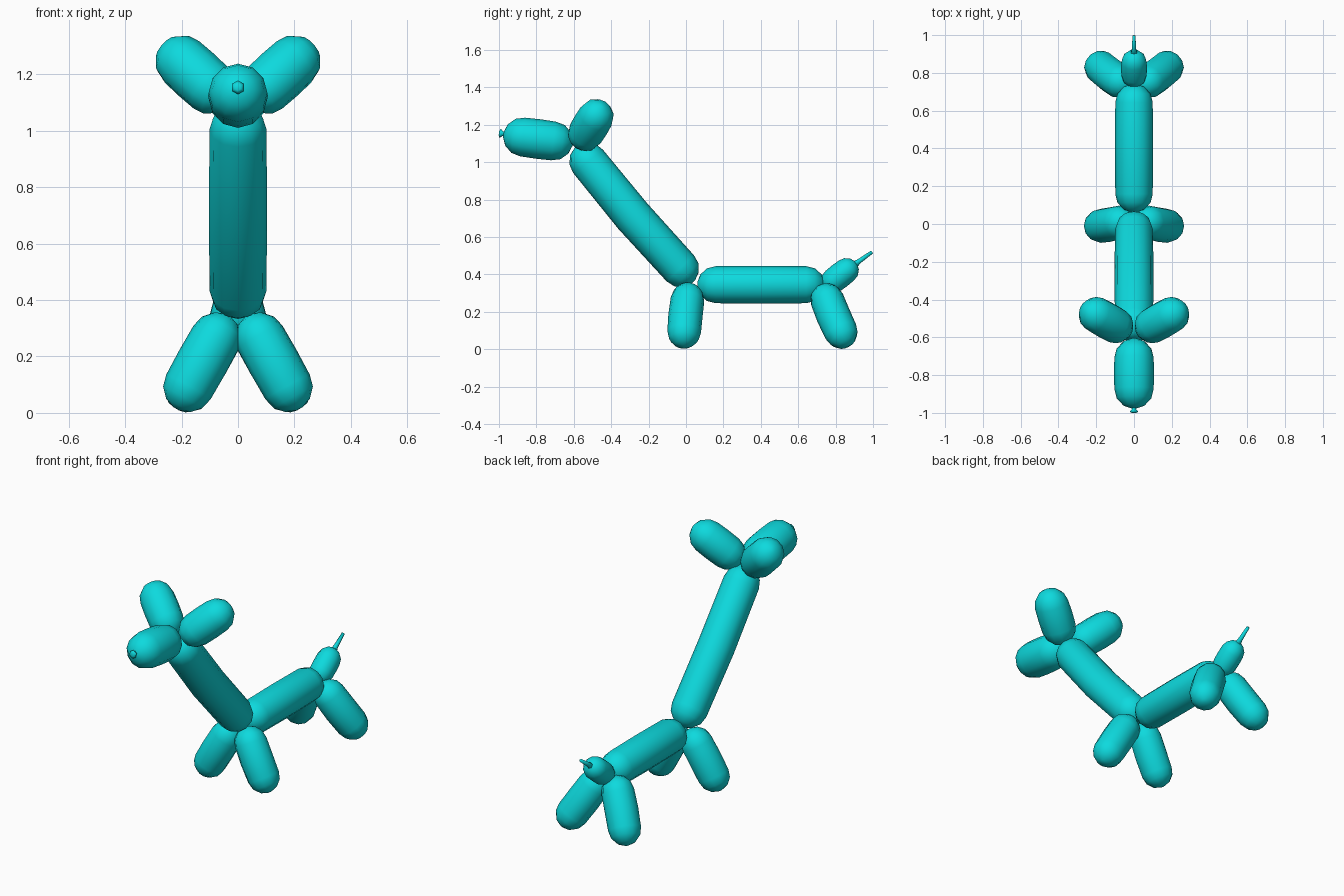
import bpy, math
from mathutils import Vector

if "Cube" in bpy.data.objects:
    bpy.data.objects.remove(bpy.data.objects["Cube"])

teal = bpy.data.materials.new("teal_balloon")
teal.diffuse_color = (0.004, 0.70, 0.73, 1)
teal.use_nodes = True
teal.node_tree.nodes["Principled BSDF"].inputs["Base Color"].default_value = teal.diffuse_color


def lathe(name, stations, sides):
    """Skin rings around (centre, axis, radius) stations and cap both ends."""
    verts, faces = [], []
    for c, axis, r in stations:
        axis = axis.normalized()
        ref = Vector((1, 0, 0)) if abs(axis.x) < 0.9 else Vector((0, 0, 1))
        u = axis.cross(ref).normalized()
        v = axis.cross(u)
        for i in range(sides):
            a = 2 * math.pi * i / sides
            verts.append(c + (u * math.cos(a) + v * math.sin(a)) * r)
    for k in range(len(stations) - 1):
        for i in range(sides):
            j = (i + 1) % sides
            a, b = k * sides, (k + 1) * sides
            faces.append((a + i, a + j, b + j, b + i))
    faces.append(tuple(reversed(range(sides))))
    faces.append(tuple(range(len(verts) - sides, len(verts))))
    me = bpy.data.meshes.new(name)
    me.from_pydata(verts, [], faces)
    me.materials.append(teal)
    me.polygons.foreach_set("use_smooth", [True] * len(faces))
    ob = bpy.data.objects.new(name, me)
    bpy.context.collection.objects.link(ob)
    return ob


def balloon(name, start, end, r, bend=(0, 0, 0), sides=12):
    """Round-ended sausage from pole to pole, bowed by 'bend' at its middle."""
    p, q, bend = Vector(start), Vector(end), Vector(bend)
    d = q - p
    length = d.length
    caps = [(r * (1 - math.cos(math.radians(a))), r * math.sin(math.radians(a)))
            for a in (8, 33, 62, 90)]
    prof = caps + [(length / 2, r * 1.02)] + [(length - s, w) for s, w in reversed(caps)]
    stations = []
    for s, w in prof:
        t = s / length
        stations.append((p + d * t + bend * 4 * t * (1 - t), d + bend * 4 * (1 - 2 * t), w))
    return lathe(name, stations, sides)


def pair(name, start, end, r, bend=(0, 0, 0)):
    """Left and right copies of a limb."""
    for side, sx in (("right", 1), ("left", -1)):
        balloon(f"{name}_{side}", *[(sx * c[0], c[1], c[2]) for c in (start, end)],
                r, (sx * bend[0], bend[1], bend[2]))


def nozzle(name, points):
    """Tapered knot or tip given as (y, z, radius) points."""
    axis = Vector((0, points[-1][0] - points[0][0], points[-1][1] - points[0][1]))
    lathe(name, [(Vector((0, y, z)), axis, r) for y, z, r in points], 6)


# head, neck and body
balloon("snout", (0, -0.977, 1.148), (0, -0.605, 1.10), 0.104)
balloon("neck", (0, -0.585, 1.085), (0, 0.04, 0.36), 0.101, (0, -0.012, -0.011))
balloon("body", (0, 0.06, 0.345), (0, 0.742, 0.345), 0.099)

# ears and legs
pair("ear", (0.032, -0.573, 1.094), (0.264, -0.445, 1.303), 0.096)
pair("front_leg", (0.035, 0.022, 0.345), (0.219, -0.012, 0.014), 0.09, (0, -0.008, 0))
pair("back_leg", (0.035, 0.73, 0.338), (0.215, 0.867, 0.020), 0.09, (0, -0.010, 0))

# tail bulb with uninflated tip, and tied knot on the snout
balloon("tail", (0, 0.735, 0.325), (0, 0.91, 0.462), 0.067)
nozzle("tail_tip", [(0.88, 0.435, 0.025), (0.925, 0.470, 0.013), (0.995, 0.520, 0.009)])
nozzle("knot", [(-0.965, 1.15, 0.02), (-0.98, 1.152, 0.012), (-0.993, 1.154, 0.025), (-1.0, 1.155, 0.012)])
